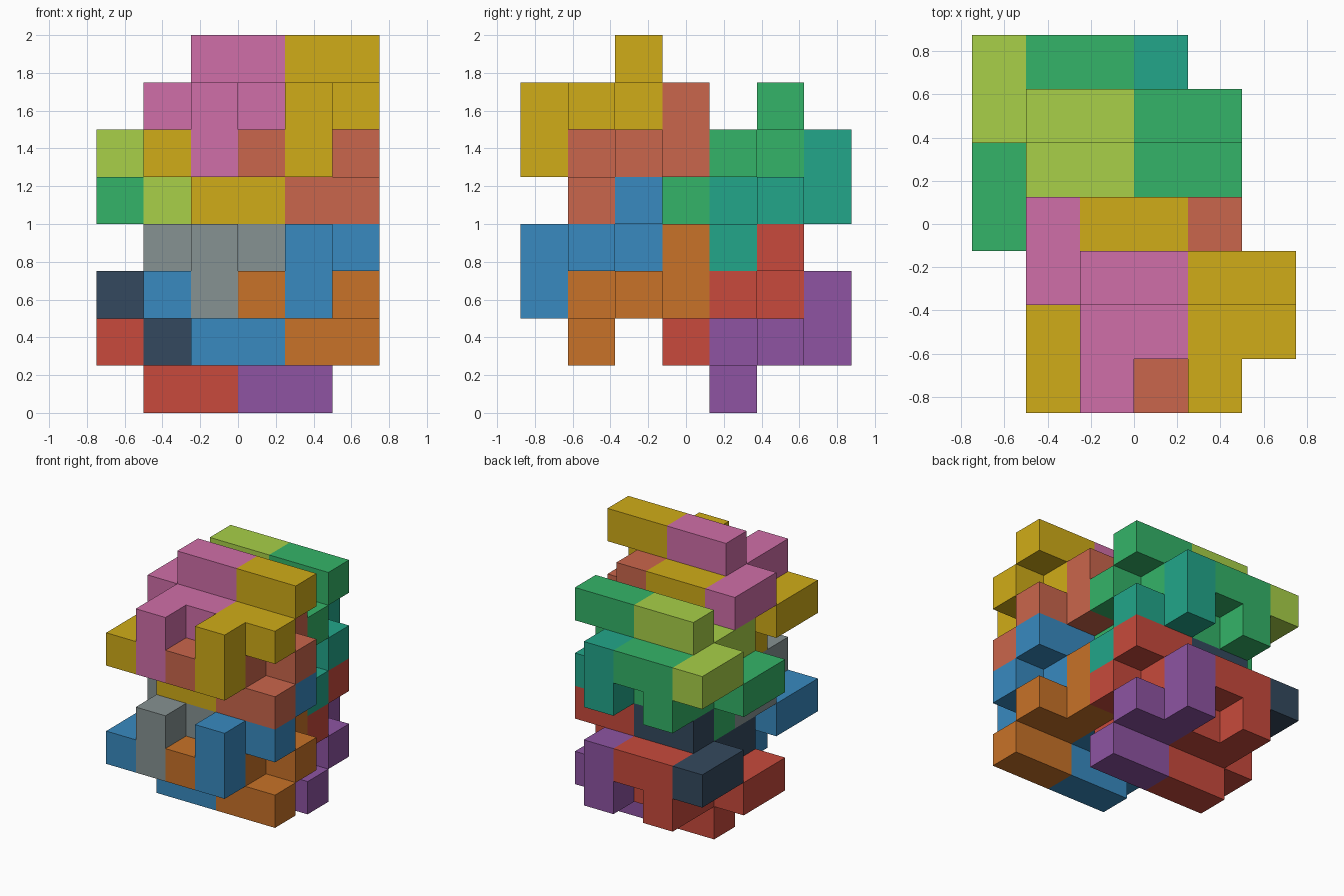
import bpy, bmesh
from math import radians
from mathutils import Vector

if "Cube" in bpy.data.objects:
    bpy.data.objects.remove(bpy.data.objects["Cube"])

U = 0.25                       # cube size
ORIGIN = Vector((-0.75, -0.875, 0.0))

# One nine-cube tile in grid cells (column x, row y, layer z)
TILE = [(2, 0, 2), (2, 0, 3), (2, 1, 3), (3, 1, 3), (2, 2, 4),
        (3, 2, 4), (2, 2, 3), (1, 2, 3), (1, 3, 3)]

COLOURS = {
    "grey": (134, 146, 146), "blue": (56, 138, 192), "orange": (200, 114, 40),
    "navy": (52, 73, 94), "red": (200, 74, 60), "purple": (142, 84, 162),
    "pink": (208, 110, 168), "gold": (208, 172, 24), "salmon": (202, 102, 76),
    "lime": (168, 208, 72), "green": (52, 180, 104), "teal": (34, 166, 138),
}


def linear(c):
    c /= 255
    return c / 12.92 if c <= 0.04045 else ((c + 0.055) / 1.055) ** 2.4


def make_material(name, rgb):
    mat = bpy.data.materials.new(name)
    mat.diffuse_color = (*[linear(c) for c in rgb], 1)
    mat.use_nodes = True
    mat.node_tree.nodes["Principled BSDF"].inputs["Base Color"].default_value = mat.diffuse_color
    return mat


MATS = {n: make_material(n, c) for n, c in COLOURS.items()}


def turn(cells, dx, y_sum, z_sum):
    """Half turn about an axis along x, with a slide along x."""
    return [(x + dx, y_sum - y, z_sum - z) for x, y, z in cells]


def shift(cells, dx=0, dz=0):
    return [(x + dx, y, z + dz) for x, y, z in cells]


def build_tile(name, cells, colour):
    """Closed outer shell of a set of cubes, with coplanar faces merged."""
    filled = set(cells)
    bm = bmesh.new()
    for cell in cells:
        centre = Vector(cell) + Vector((0.5, 0.5, 0.5))
        for axis in range(3):
            for sign in (-1, 1):
                n = Vector((0, 0, 0))
                n[axis] = sign
                if tuple(int(a + b) for a, b in zip(cell, n)) in filled:
                    continue
                u = Vector((0, 0, 0))
                u[(axis + 1) % 3] = 0.5
                v = n.cross(u)
                mid = centre + n * 0.5
                corners = (mid - u - v, mid + u - v, mid + u + v, mid - u + v)
                bm.faces.new([bm.verts.new(ORIGIN + p * U) for p in corners])
    bmesh.ops.remove_doubles(bm, verts=bm.verts[:], dist=0.001)
    bmesh.ops.dissolve_limit(bm, angle_limit=radians(1),
                             verts=bm.verts[:], edges=bm.edges[:])
    mesh = bpy.data.meshes.new(name)
    bm.to_mesh(mesh)
    bm.free()
    mesh.materials.append(MATS[colour])
    bpy.context.collection.objects.link(bpy.data.objects.new(name, mesh))


# Front row: two hooked tiles interlocked with two half-turned tiles
hook = TILE
under = turn(TILE, 0, 3, 5)
front = [hook, shift(hook, 2), under, shift(under, 2)]
# Back row: the front row half-turned and moved one cell left
back = [turn(t, -1, 6, 4) for t in front]

LEVELS = [
    ("lower", 0, ["grey", "blue", "blue", "orange"],
     ["red", "purple", "navy", "red"]),
    ("upper", 3, ["pink", "gold", "gold", "salmon"],
     ["green", "teal", "lime", "green"]),
]
PARTS = ["hook_left", "hook_right", "underhook_left", "underhook_right"]

for level, dz, front_cols, back_cols in LEVELS:
    for row, tiles, cols in (("front", front, front_cols), ("back", back, back_cols)):
        for part, cells, colour in zip(PARTS, tiles, cols):
            build_tile(f"{level}_{row}_{part}", shift(cells, dz=dz), colour)
